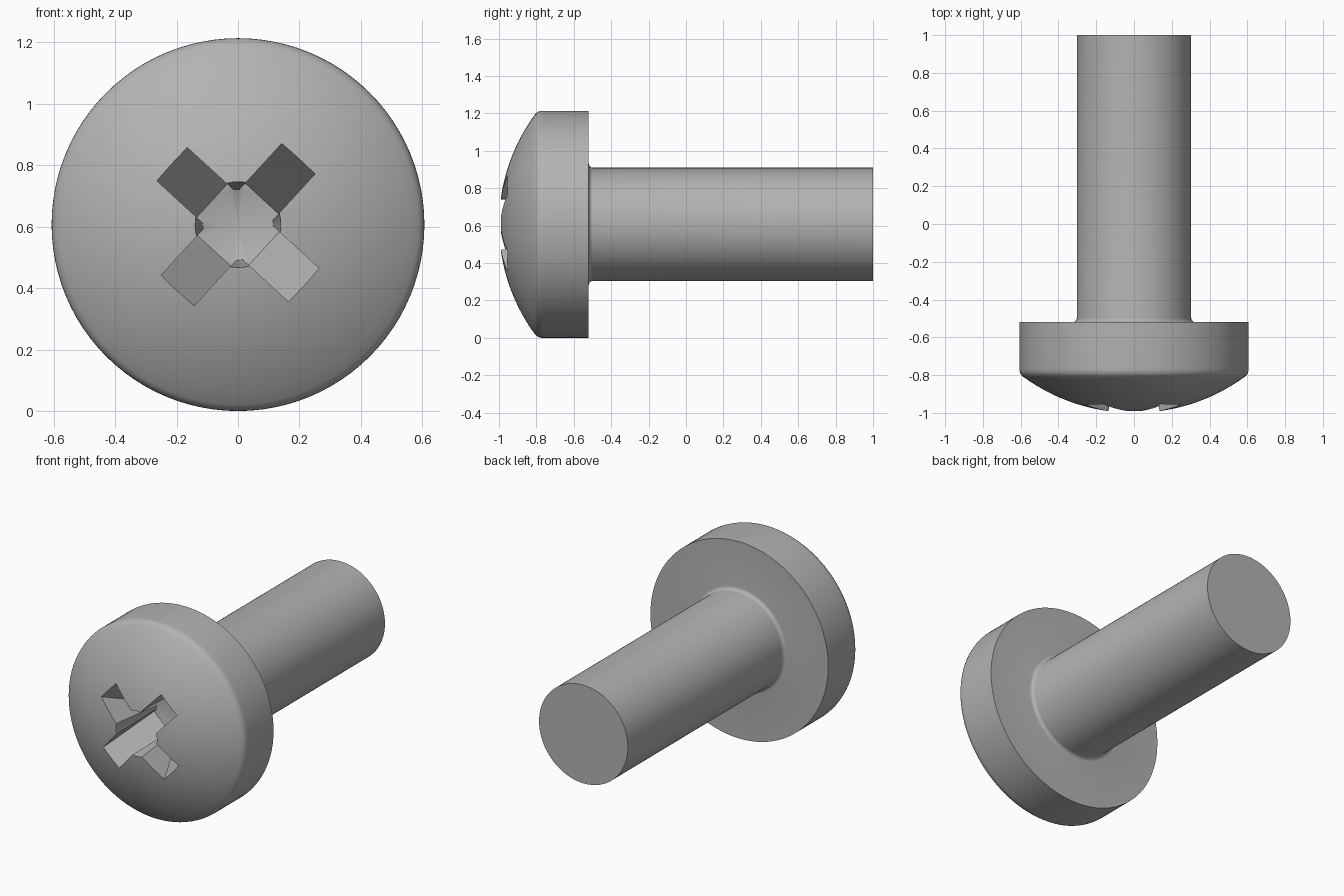
import bpy, bmesh, math
from mathutils import Matrix, Vector

if "Cube" in bpy.data.objects:
    bpy.data.objects.remove(bpy.data.objects["Cube"])

RADIUS = 0.607          # head radius, also the height of the screw axis
AXIS = Vector((0, 0, RADIUS))

steel = bpy.data.materials.new("grey steel")
steel.use_nodes = True
colour = (0.45, 0.45, 0.45, 1)
steel.diffuse_color = colour
steel.node_tree.nodes["Principled BSDF"].inputs["Base Color"].default_value = colour


def make_object(name, bm):
    bmesh.ops.recalc_face_normals(bm, faces=bm.faces)
    mesh = bpy.data.meshes.new(name)
    bm.to_mesh(mesh)
    bm.free()
    mesh.materials.append(steel)
    ob = bpy.data.objects.new(name, mesh)
    ob.location = AXIS
    bpy.context.collection.objects.link(ob)
    return ob


def lathe(name, profile, steps=96):
    """Spin (radius, y) points about the y axis into a closed solid."""
    bm = bmesh.new()
    verts = [bm.verts.new((r, y, 0)) for r, y in profile]
    edges = [bm.edges.new(pair) for pair in zip(verts, verts[1:])]
    bmesh.ops.spin(bm, geom=verts + edges, cent=(0, 0, 0), axis=(0, 1, 0),
                   angle=math.tau, steps=steps)
    bmesh.ops.remove_doubles(bm, verts=bm.verts, dist=1e-5)
    return make_object(name, bm)


def tapered_bar(name, angle, half_width=0.0735):
    """Bar across the axis whose ends slope inward as it goes deeper."""
    bm = bmesh.new()
    outline = [(-0.371, -1.1), (0.371, -1.1), (0.115, -0.63), (-0.115, -0.63)]
    face = bm.faces.new([bm.verts.new((x, y, -half_width)) for x, y in outline])
    grown = bmesh.ops.extrude_face_region(bm, geom=[face])["geom"]
    bmesh.ops.translate(bm, vec=(0, 0, 2 * half_width),
                        verts=[v for v in grown if isinstance(v, bmesh.types.BMVert)])
    bm.transform(Matrix.Rotation(math.radians(-angle), 4, "Y"))
    return make_object(name, bm)


# Domed head, rounded rim, underside fillet and plain shank
dome_r, dome_edge, sag = 0.995, 0.585, 0.19
dome = []
for i in range(17):
    r = dome_edge * i / 16
    dome.append((r, -1 + dome_r - math.sqrt(dome_r ** 2 - r ** 2)))
rim = [(0.594, -0.802), (0.602, -0.791), (0.606, -0.778), (RADIUS, -0.765), (RADIUS, -0.52)]
fillet = [(0.303 + 0.022 * (1 - math.sin(a)), -0.52 + 0.022 * (1 - math.cos(a)))
          for a in [math.pi / 2 * k / 5 for k in range(6)]]
screw = lathe("screw_body", dome + rim + fillet + [(0.303, 1), (0, 1)])

# Cross recess: tapered core with a conical floor, plus two crossed bars
cutters = [
    lathe("recess_core", [(0, -1.1), (0.147, -1.1), (0.115, -0.63), (0, -0.58)], 48),
    tapered_bar("recess_bar_a", 47.5),
    tapered_bar("recess_bar_b", 137.5),
]
bpy.context.view_layer.objects.active = screw
screw.select_set(True)
for cutter in cutters:
    cutter.hide_render = True
    cut = screw.modifiers.new("cut", "BOOLEAN")
    cut.operation, cut.solver, cut.object = "DIFFERENCE", "EXACT", cutter
    bpy.ops.object.modifier_apply(modifier=cut.name)
    bpy.data.objects.remove(cutter)

bpy.ops.object.shade_smooth_by_angle(angle=math.radians(30))
